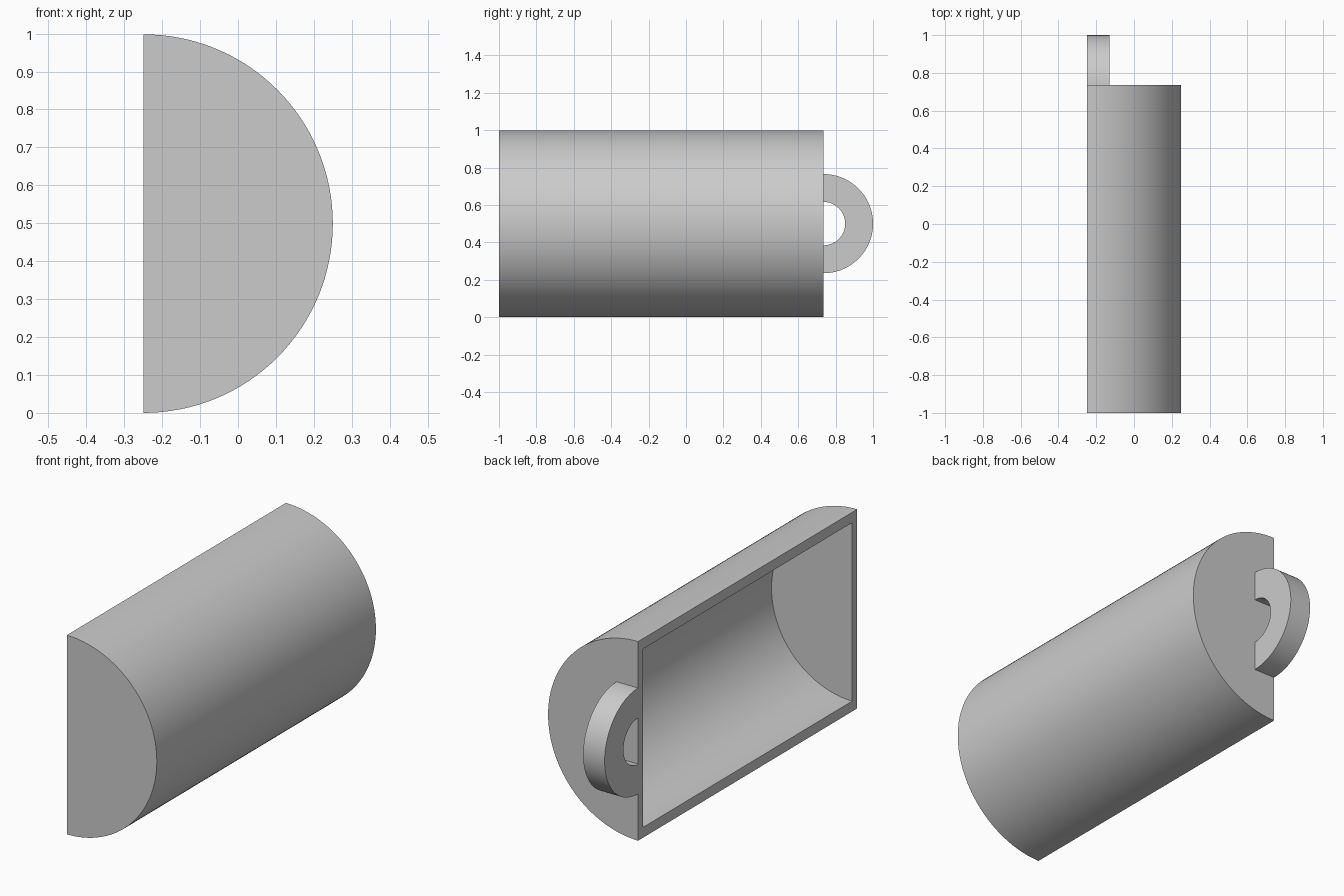
import bpy, bmesh, math

if "Cube" in bpy.data.objects:
    bpy.data.objects.remove(bpy.data.objects["Cube"], do_unlink=True)

FLAT_X = -0.249     # plane of the open side
RADIUS = 0.499
MID_Z = 0.499
FRONT, BACK = -1.0, 0.735
WALL, END_WALL = 0.052, 0.04
SEGMENTS = 64

grey = bpy.data.materials.new("plain_grey")
grey.use_nodes = True
grey.diffuse_color = (0.6, 0.6, 0.6, 1)
grey.node_tree.nodes["Principled BSDF"].inputs["Base Color"].default_value = (0.6, 0.6, 0.6, 1)


def half_circle(radius):
    """Points (out, up) of a half circle, bottom to top."""
    angles = [math.pi * (i / SEGMENTS - 0.5) for i in range(SEGMENTS + 1)]
    return [(radius * math.cos(a), radius * math.sin(a)) for a in angles]


def strip(bm, a, b):
    """Quads joining two rows of vertices."""
    for i in range(len(a) - 1):
        bm.faces.new((a[i], a[i + 1], b[i + 1], b[i]))


def finish(bm, name):
    bmesh.ops.recalc_face_normals(bm, faces=bm.faces)
    mesh = bpy.data.meshes.new(name)
    bm.to_mesh(mesh)
    bm.free()
    mesh.materials.append(grey)
    obj = bpy.data.objects.new(name, mesh)
    bpy.context.collection.objects.link(obj)
    bpy.ops.object.select_all(action='DESELECT')
    obj.select_set(True)
    bpy.context.view_layer.objects.active = obj
    bpy.ops.object.shade_smooth_by_angle(angle=math.radians(30))


# Hollow half-cylinder body, open on its flat side
bm = bmesh.new()


def body_arc(radius, y):
    return [bm.verts.new((FLAT_X + u, y, MID_Z + v)) for u, v in half_circle(radius)]


outer = [body_arc(RADIUS, y) for y in (FRONT, BACK)]
inner = [body_arc(RADIUS - WALL, y) for y in (FRONT + END_WALL, BACK - END_WALL)]
for pair in (outer, inner):
    strip(bm, *pair)
    for arc in pair:
        bm.faces.new(arc)
# Flat rim around the opening
rims = [[p[0][0], p[0][-1], p[1][-1], p[1][0], p[0][0]] for p in (outer, inner)]
strip(bm, *rims)
finish(bm, "half_cylinder_shell")

# Half-ring handle on the back end
bm = bmesh.new()


def handle_arc(radius, x):
    return [bm.verts.new((x, BACK + u, MID_Z + 0.001 + v)) for u, v in half_circle(radius)]


rows = [handle_arc(r, x) for r, x in ((0.265, FLAT_X), (0.265, -0.13),
                                      (0.116, -0.13), (0.116, FLAT_X))]
for i in range(4):
    strip(bm, rows[i], rows[(i + 1) % 4])
for end in (0, -1):
    bm.faces.new([row[end] for row in rows])
finish(bm, "loop_handle")
